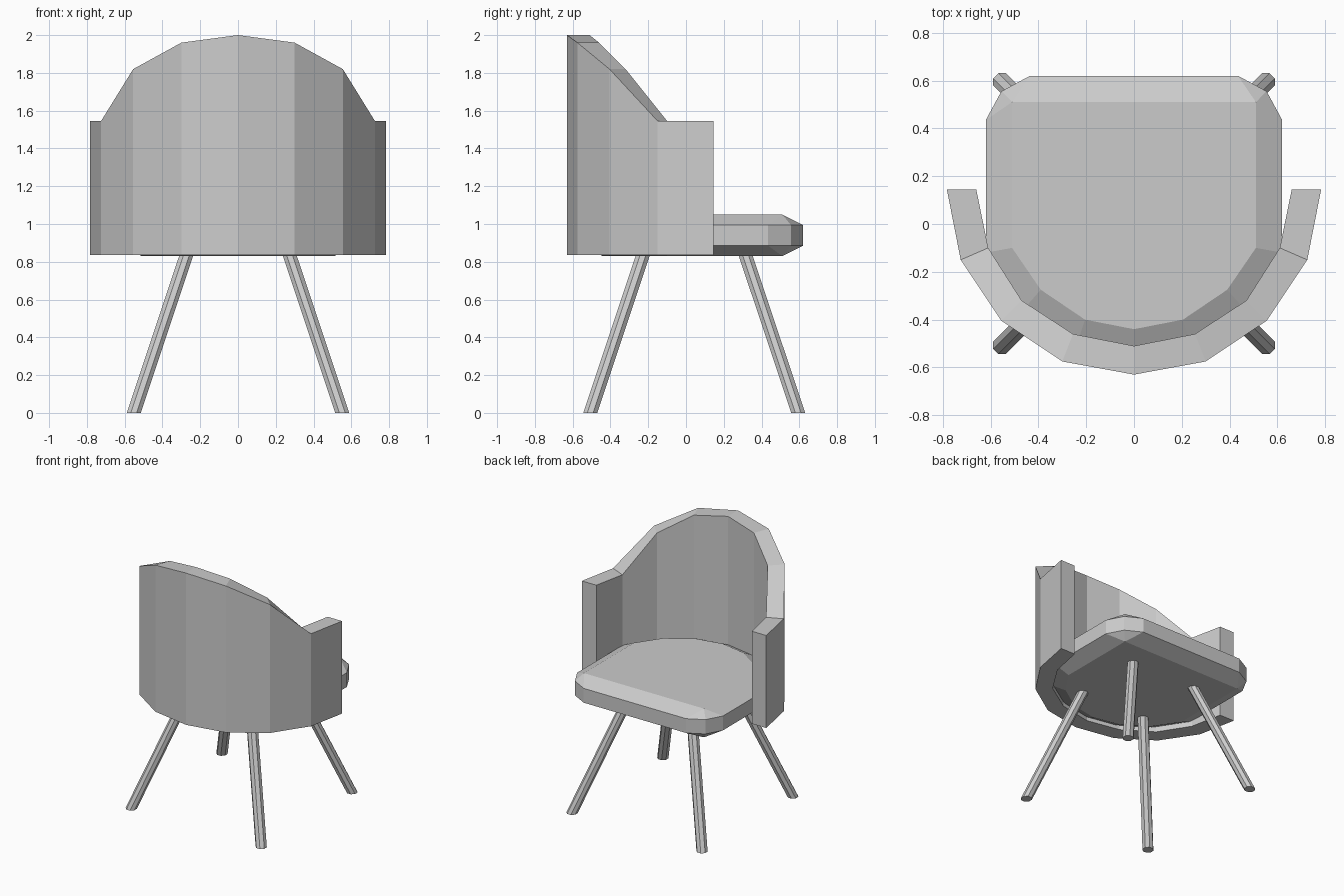
import bpy, bmesh, math

if "Cube" in bpy.data.objects:
    bpy.data.objects.remove(bpy.data.objects["Cube"])


def finish(bm, name):
    """Clean up a bmesh and turn it into a flat-shaded object."""
    bmesh.ops.remove_doubles(bm, verts=bm.verts, dist=0.0005)
    bmesh.ops.recalc_face_normals(bm, faces=bm.faces)
    mesh = bpy.data.meshes.new(name)
    bm.to_mesh(mesh)
    bm.free()
    obj = bpy.data.objects.new(name, mesh)
    bpy.context.collection.objects.link(obj)
    return obj


def loft(name, rings):
    """Skin a list of closed rings and cap both ends."""
    bm = bmesh.new()
    rows = [[bm.verts.new(p) for p in ring] for ring in rings]
    n = len(rows[0])
    for a, b in zip(rows, rows[1:]):
        for i in range(n):
            j = (i + 1) % n
            bm.faces.new((a[i], a[j], b[j], b[i]))
    bm.faces.new(rows[0])
    bm.faces.new(rows[-1])
    return finish(bm, name)


# Wrap-around back and arms: outer x, y, inner x, y, top z from centre to arm tip
half = [
    (0.00, -0.63, 0.00, -0.51, 2.00),
    (0.30, -0.575, 0.255, -0.46, 1.96),
    (0.555, -0.405, 0.47, -0.32, 1.82),
    (0.725, -0.15, 0.61, -0.10, 1.545),
    (0.783, 0.145, 0.66, 0.145, 1.545),
]
stations = [(-ox, oy, -ix, iy, z) for ox, oy, ix, iy, z in half[:0:-1]] + half
SHELL_BASE = 0.835
loft("back_and_arms", [
    [(ox, oy, SHELL_BASE), (ox, oy, z), (ix, iy, z), (ix, iy, SHELL_BASE)]
    for ox, oy, ix, iy, z in stations])

# Seat cushion: side outline paired with the inset outline of its flat faces
seat_half = [
    ((0.435, 0.62), (0.51, 0.51)),
    ((0.555, 0.555), (0.51, 0.51)),
    ((0.62, 0.435), (0.51, 0.51)),
    ((0.62, -0.12), (0.51, -0.10)),
    ((0.465, -0.36), (0.39, -0.275)),
    ((0.24, -0.505), (0.205, -0.40)),
]
side = [s for s, _ in seat_half] + [(0, -0.55)]
flat = [f for _, f in seat_half] + [(0, -0.44)]
side += [(-x, y) for x, y in side[-2::-1]]
flat += [(-x, y) for x, y in flat[-2::-1]]


def ring_at(points, z):
    return [(x, y, z) for x, y in points]


bm = bmesh.new()
rings = [ring_at(flat, 0.83), ring_at(side, 0.885),
         ring_at(side, 0.995), ring_at(flat, 1.05)]
rows = [[bm.verts.new(p) for p in ring] for ring in rings]
for a, b in zip(rows, rows[1:]):
    for i in range(len(a)):
        j = (i + 1) % len(a)
        bm.faces.new((a[i], a[j], b[j], b[i]))
bmesh.ops.remove_doubles(bm, verts=bm.verts, dist=0.0005)
# close the flat top and bottom
bmesh.ops.holes_fill(bm, edges=[e for e in bm.edges if e.is_boundary], sides=0)
finish(bm, "seat")


# Splayed eight-sided legs, cut level with the floor
def leg(name, foot, top, height=0.88, radius=0.04):
    def ring(cx, cy, z):
        return [(cx + radius * math.cos(math.radians(22.5 + 45 * k)),
                 cy + radius * math.sin(math.radians(22.5 + 45 * k)), z)
                for k in range(8)]
    loft(name, [ring(*foot, 0), ring(*top, height)])


for s, label in ((-1, "left"), (1, "right")):
    leg("front_leg_" + label, (s * 0.552, 0.594), (s * 0.258, 0.30))
    leg("back_leg_" + label, (s * 0.552, -0.507), (s * 0.258, -0.213))
